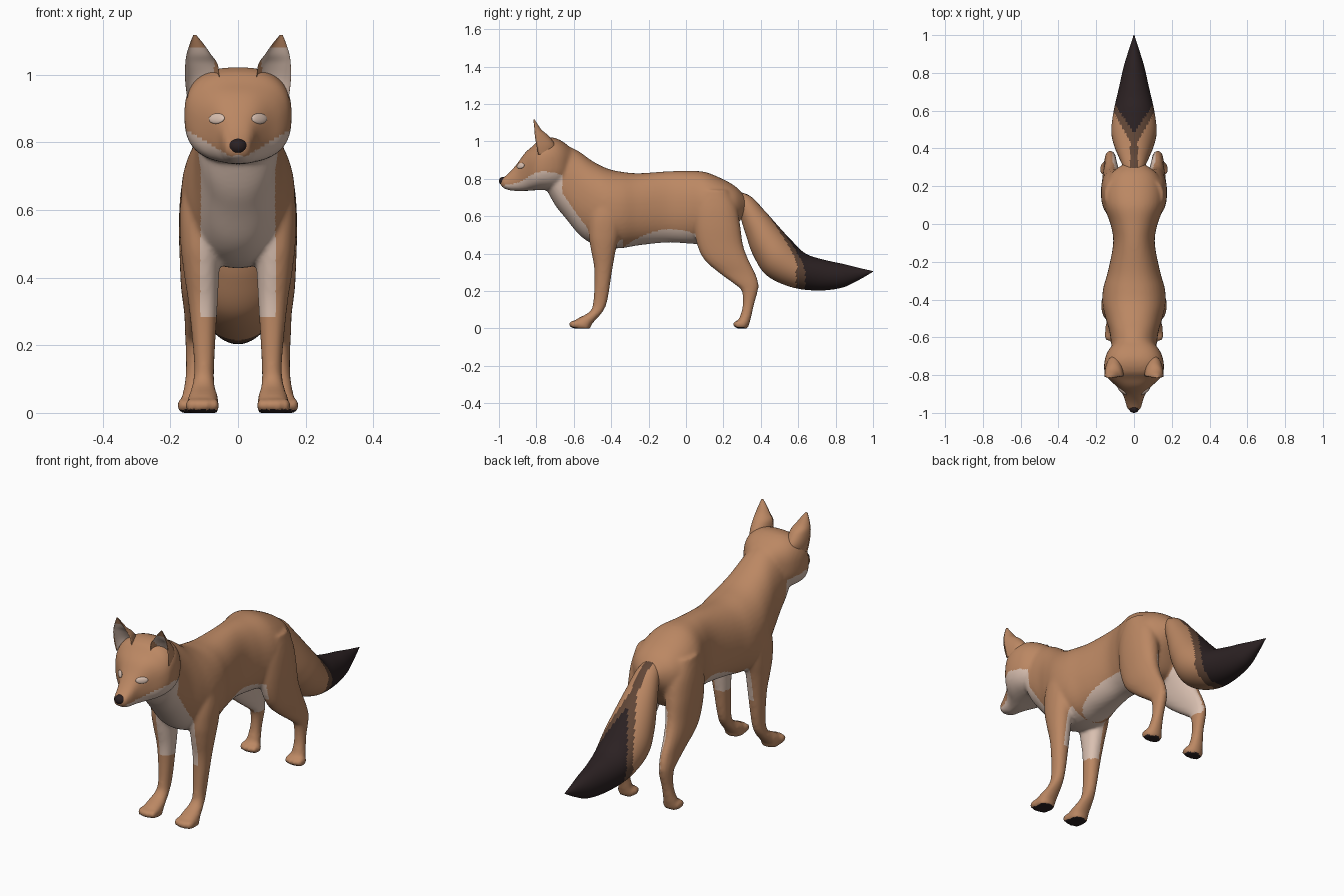
import bpy, bmesh, math
from mathutils import Vector, Matrix

if "Cube" in bpy.data.objects:
    bpy.data.objects.remove(bpy.data.objects["Cube"])


def material(name, rgb):
    m = bpy.data.materials.new(name)
    m.diffuse_color = (*rgb, 1)
    m.use_nodes = True
    m.node_tree.nodes["Principled BSDF"].inputs["Base Color"].default_value = m.diffuse_color
    return m


ORANGE, CREAM, BROWN, BLACK = range(4)
MATS = [material("orange fur", (0.50, 0.245, 0.125)), material("cream fur", (0.70, 0.53, 0.44)),
        material("brown fur", (0.12, 0.062, 0.038)), material("black", (0.024, 0.015, 0.016))]


def catmull(rings, steps):
    # Smooth interpolation of the ring parameters
    out = []
    for i in range(len(rings) - 1):
        a, b, c, d = (rings[max(0, min(len(rings) - 1, i + k))] for k in (-1, 0, 1, 2))
        for s in range(steps):
            t = s / steps
            out.append([0.5 * (2 * q + (r - p) * t + (2 * p - 5 * q + 4 * r - w) * t * t
                               + (3 * q - p - 3 * r + w) * t ** 3) for p, q, r, w in zip(a, b, c, d)])
    return out + [list(rings[-1])]


def loft(bm, rings, steps=5, seg=40, power=2.2, dish=0):
    # Ring = one end (y, z), the opposite end (y, z), centre x, half width
    loops = []
    for ya, za, yb, zb, xc, hw in catmull(rings, steps):
        loop = []
        for k in range(seg):
            a = 2 * math.pi * k / seg
            u, v = (math.copysign(abs(f(a)) ** (2 / power), f(a)) for f in (math.cos, math.sin))
            if dish and u > 0:
                u *= -dish
            loop.append(bm.verts.new((xc + max(hw, 0.001) * v, (ya + yb) / 2 + u * (ya - yb) / 2,
                                      (za + zb) / 2 + u * (za - zb) / 2)))
        loops.append(loop)
    for p, q in zip(loops, loops[1:]):
        for k in range(seg):
            bm.faces.new((p[k], p[(k + 1) % seg], q[(k + 1) % seg], q[k]))
    bm.faces.new(loops[0])
    bm.faces.new(loops[-1][::-1])


def ball(bm, matrix):
    bmesh.ops.create_uvsphere(bm, u_segments=24, v_segments=14, radius=1, matrix=matrix)


def finish(name, bm, rule, voxel=0):
    bmesh.ops.recalc_face_normals(bm, faces=bm.faces[:])
    me = bpy.data.meshes.new(name)
    bm.to_mesh(me)
    bm.free()
    ob = bpy.data.objects.new(name, me)
    bpy.context.collection.objects.link(ob)
    bpy.context.view_layer.objects.active = ob
    if voxel:
        r = ob.modifiers.new("Blend", "REMESH")
        r.mode, r.voxel_size = "VOXEL", voxel
        s = ob.modifiers.new("Soften", "SMOOTH")
        s.factor, s.iterations = 0.5, 6
        for m in ("Blend", "Soften"):
            bpy.ops.object.modifier_apply(modifier=m)
    for m in MATS:
        ob.data.materials.append(m)
    for p in ob.data.polygons:
        p.use_smooth = True
        p.material_index = rule(p.center, p.normal)
    return ob


def upright(rows):
    return [(y, t, y, b, 0, w) for y, t, b, w in rows]


def level(rows, s):
    return [(a, z, b, z, s * x, w) for z, a, b, x, w in rows]


# Torso and neck: y, top, bottom, half width
TORSO = [(-.76, .99, .77, .09), (-.70, 1.005, .66, .115), (-.64, .98, .585, .12), (-.57, .945, .50, .13),
         (-.50, .895, .452, .15), (-.42, .855, .43, .168), (-.34, .837, .43, .163), (-.25, .83, .445, .138),
         (-.10, .84, .46, .11), (0, .842, .455, .125), (.10, .837, .45, .16), (.20, .797, .46, .16),
         (.27, .755, .55, .12), (.32, .70, .62, .05)]
# Head: y, top, bottom, half width
HEAD = [(-.60, .95, .80, .07), (-.66, 1.0, .76, .13), (-.72, 1.022, .742, .155), (-.78, 1.01, .74, .157),
        (-.82, .975, .738, .135), (-.86, .94, .735, .092), (-.90, .885, .735, .06), (-.94, .838, .738, .046),
        (-.975, .808, .75, .036), (-.99, .80, .765, .02)]
# Legs: height, front y, back y, centre x, half width
FRONT_LEG = [(.72, -.48, -.34, .10, .055), (.60, -.515, -.34, .11, .062), (.50, -.52, -.355, .11, .06),
             (.42, -.508, -.375, .108, .053), (.31, -.49, -.395, .103, .042), (.15, -.495, -.42, .10, .03),
             (.09, -.515, -.445, .102, .032), (.05, -.585, -.48, .103, .043), (.02, -.61, -.505, .105, .048),
             (0, -.60, -.51, .105, .046)]
HIND_LEG = [(.74, .07, .23, .09, .065), (.65, .04, .272, .10, .07), (.55, .04, .29, .108, .067),
            (.446, .06, .305, .115, .057), (.365, .10, .335, .12, .048), (.295, .18, .37, .122, .037),
            (.24, .255, .387, .125, .032), (.20, .298, .384, .125, .03), (.12, .303, .362, .127, .027),
            (.055, .285, .347, .13, .034), (.02, .265, .337, .13, .041), (0, .27, .33, .13, .039)]


def body_colour(c, n):
    x, y, z = abs(c.x), c.y, c.z
    if z < .03 and n.z < -.7:
        return BLACK                                            # paw pads
    if y < -.66 and z < .745 + .6 * x:
        return CREAM                                            # muzzle, cheeks, throat
    if y < -.34 and .28 < z < .76 and x < .11 and n.z < .3:
        return CREAM                                            # chest and inner forelegs
    if -.4 < y < .12 and z < .53 - 1.5 * (y + .08) ** 2 and x < .13 and z > .42:
        return CREAM                                            # belly
    if y > .03 and .2 < z < .5 and n.x * c.x < -.3 * x:
        return CREAM                                            # inner thighs
    return ORANGE


bm = bmesh.new()
loft(bm, upright(TORSO))
loft(bm, upright(HEAD), power=2.6)
for s in (1, -1):
    for rows, toe_y, cx in ((FRONT_LEG, -.60, .105), (HIND_LEG, .278, .13)):
        loft(bm, level(rows, s))
        for k in (-1.5, -.5, .5, 1.5):
            ball(bm, Matrix.Translation((s * cx + k * .024, toe_y + abs(k) * .008, .022))
                 @ Matrix.Diagonal((.014, .032, .022, 1)))
body = finish("body", bm, body_colour, voxel=.009)


# Tail: top edge (y, z), lower edge (y, z), x, half width
def tail_colour(c, n):
    d = abs(c.x) if n.z > 0 else .105
    if c.y > .48 + 1.5 * d:
        return BLACK
    if c.y > .40 + 1.8 * d or (d < .02 and c.y > .27):
        return BROWN
    return ORANGE


TAIL = [(.24, .74, .24, .66, 0, .04), (.34, .71, .28, .62, 0, .06), (.42, .63, .32, .50, 0, .085),
        (.50, .54, .36, .39, 0, .108), (.56, .475, .43, .285, 0, .12), (.64, .40, .56, .222, 0, .107),
        (.74, .367, .70, .203, 0, .08), (.84, .345, .83, .217, 0, .054), (.92, .325, .92, .257, 0, .028),
        (1, .307, 1, .303, 0, .002)]
bm = bmesh.new()
loft(bm, TAIL, steps=12, seg=64, power=2)
finish("tail", bm, tail_colour)


# Ears, hollow towards the front: height, rim y, back y, centre x, half width
def ear_colour(c, n):
    return CREAM if n.y < -.2 and c.z < 1.08 and abs(c.x) > .07 else ORANGE


EAR = [(.93, -.79, -.70, .10, .05), (.98, -.80, -.70, .105, .051), (1.03, -.808, -.735, .108, .048),
       (1.06, -.81, -.77, .116, .036), (1.09, -.813, -.792, .122, .021), (1.118, -.816, -.81, .128, .004)]
for s, side in ((1, "left"), (-1, "right")):
    bm = bmesh.new()
    loft(bm, level([(z, 2 * r - b, b, x, w) for z, r, b, x, w in EAR], s), steps=6, power=2, dish=.55)
    finish(side + "_ear", bm, ear_colour)

# Eyes: thin almonds laid on the face
bpy.context.view_layer.update()
for s, side in ((1, "left"), (-1, "right")):
    hit, spot, n, _ = body.ray_cast(Vector((s * .063, -2, .87)), Vector((0, 1, 0)))
    if not hit:
        spot, n = Vector((s * .063, -.875, .87)), Vector((s * .5, -.75, .4)).normalized()
    t = Vector((s, 0, .2))
    t = (t - n * t.dot(n)).normalized()
    frame = Matrix((t, n.cross(t), n)).transposed().to_4x4()
    bm = bmesh.new()
    ball(bm, Matrix.Translation(spot) @ frame @ Matrix.Diagonal((.03, .016, .007, 1)))
    finish(side + "_eye", bm, lambda c, n: CREAM)

# Nose
bm = bmesh.new()
ball(bm, Matrix.Translation((0, -.975, .788)) @ Matrix.Diagonal((.027, .025, .023, 1)))
finish("nose", bm, lambda c, n: BLACK)
